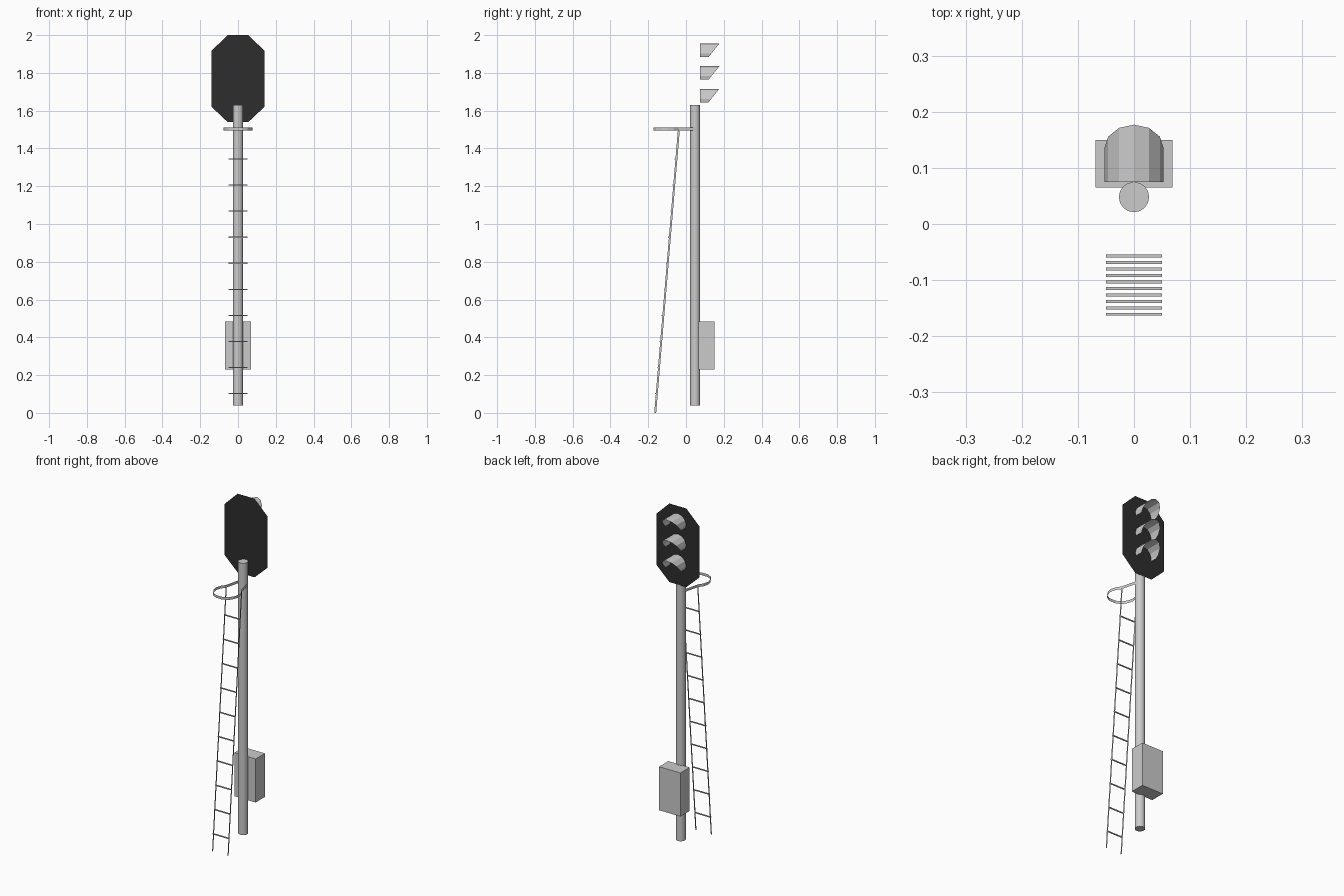
import bpy, math

if "Cube" in bpy.data.objects:
    bpy.data.objects.remove(bpy.data.objects["Cube"])


def mesh_object(name, verts, faces):
    mesh = bpy.data.meshes.new(name)
    mesh.from_pydata(verts, [], faces)
    mesh.update()
    obj = bpy.data.objects.new(name, mesh)
    bpy.context.collection.objects.link(obj)
    return obj


def strip(name, edge_a, edge_b):
    """Thin sheet joining two matching rows of points."""
    n = len(edge_a)
    return mesh_object(name, edge_a + edge_b,
                       [(i, i + 1, n + i + 1, n + i) for i in range(n - 1)])


def box(name, low, high):
    verts = [(x, y, z) for x in (low[0], high[0])
             for y in (low[1], high[1]) for z in (low[2], high[2])]
    return mesh_object(name, verts, [(0, 1, 3, 2), (4, 6, 7, 5), (0, 4, 5, 1),
                                     (2, 3, 7, 6), (0, 2, 6, 4), (1, 5, 7, 3)])


# Pole
bpy.ops.mesh.primitive_cylinder_add(vertices=16, radius=0.027, depth=1.59,
                                    location=(0, 0.048, 0.835))
bpy.context.object.name = "pole"
bpy.ops.object.shade_smooth_by_angle(angle=math.radians(40))

# Equipment box behind the pole
box("equipment_box", (-0.069, 0.065, 0.23), (0.069, 0.15, 0.485))

# Thin octagonal backplate
half = [(0.055, 1.54), (0.14, 1.62), (0.14, 1.917), (0.055, 2.0)]
outline = half + [(-x, z) for x, z in reversed(half)]
plate = mesh_object("backplate", [(x, 0.075, z) for x, z in outline],
                    [tuple(range(8))])
black = bpy.data.materials.new("black_paint")
black.diffuse_color = (0.025, 0.027, 0.025, 1)
black.use_nodes = True
black.node_tree.nodes["Principled BSDF"].inputs["Base Color"].default_value = black.diffuse_color
plate.data.materials.append(black)

# Light hoods: open arcs with a slanted front edge
R = 0.053
arc = [(R * math.sin(math.radians(a)), R * math.cos(math.radians(a)))
       for a in range(-90, 91, 30)]
arc = [(-0.049, -0.019)] + arc + [(0.049, -0.019)]
for i in range(3):
    zc = 1.903 - 0.12 * i
    strip(f"light_hood_{i + 1}",
          [(x, 0.075, zc + z) for x, z in arc],
          [(x, 0.177 - 0.8 * (R - z), zc + z) for x, z in arc])

# Safety hoop: flat ribbon around the top of the ladder
side = [(0.027, 0.055), (0.05, -0.04), (0.068, -0.065), (0.076, -0.098),
        (0.068, -0.13), (0.05, -0.158), (0.02, -0.173)]
path = side + [(-x, y) for x, y in reversed(side)]
strip("safety_hoop", [(x, y, 1.495) for x, y in path],
      [(x, y, 1.511) for x, y in path])


# Ladder: two flat leaning rails and ten rungs
def lean(z):
    return -0.168 + 0.0835 * z


for name, x in (("left", -0.05), ("right", 0.05)):
    strip(f"ladder_rail_{name}", [(x, lean(0), 0), (x, lean(1.5), 1.5)],
          [(x, lean(0) + 0.01, 0), (x, lean(1.5) + 0.01, 1.5)])
for i in range(10):
    z = 0.102 + 0.138 * i
    y = lean(z) - 0.002
    box(f"ladder_rung_{i + 1}", (-0.05, y - 0.002, z - 0.003),
        (0.05, y + 0.003, z + 0.003))
